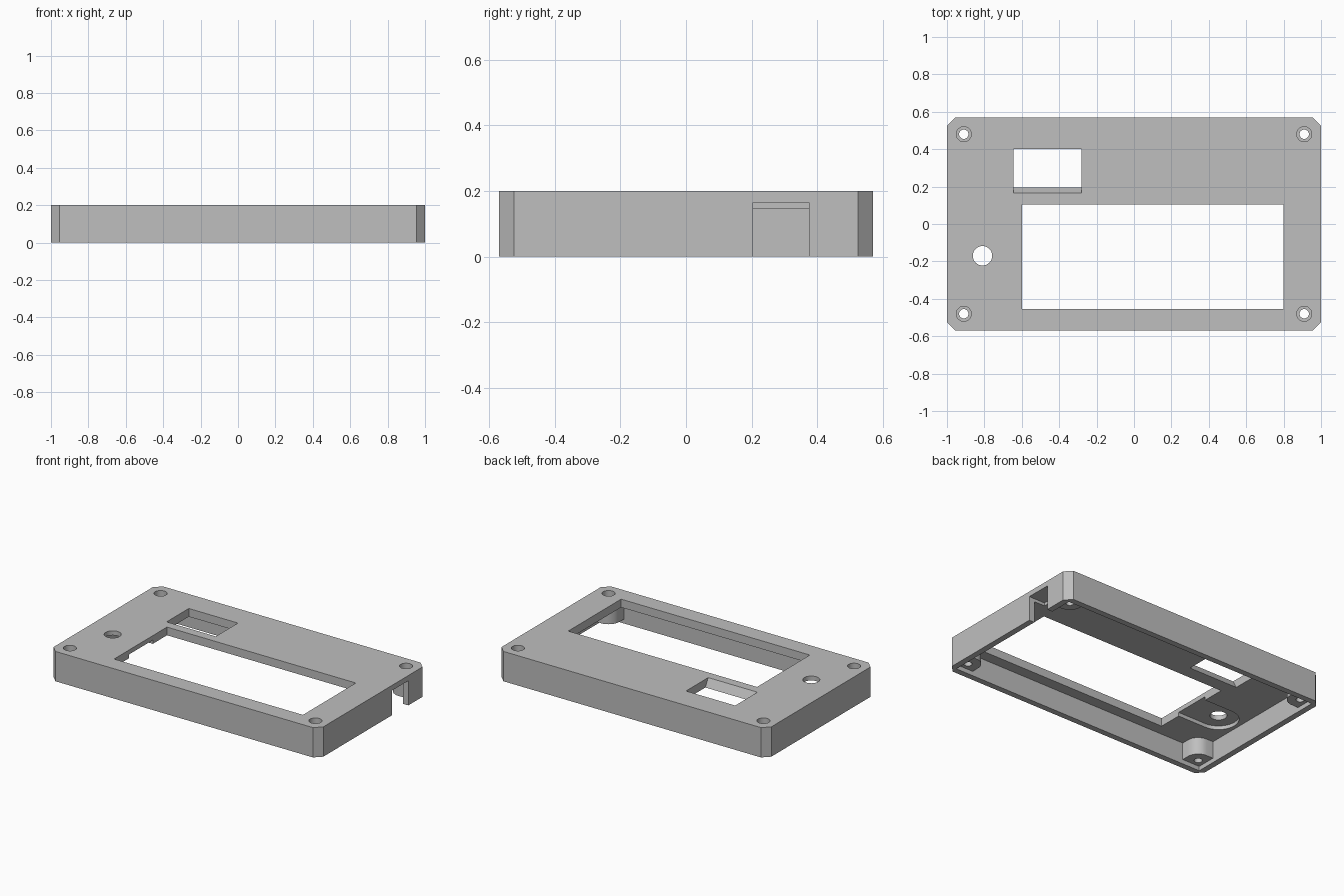
import bpy
import bmesh
from math import cos, sin, pi, radians

cube = bpy.data.objects.get("Cube")
if cube:
    bpy.data.objects.remove(cube, do_unlink=True)

# Main sizes
HX, HY, H = 1.0, 0.57, 0.2
CHAMFER, WALL, PLATE_Z = 0.045, 0.04, 0.145
SCREW_X, SCREW_Y = 0.91, 0.48

grey = bpy.data.materials.new("light_grey_plastic")
grey.use_nodes = True
grey.diffuse_color = (0.52, 0.52, 0.52, 1)
grey.node_tree.nodes["Principled BSDF"].inputs["Base Color"].default_value = (0.52, 0.52, 0.52, 1)


def prism(name, outline, z0, z1, top=None):
    """Solid between an outline at z0 and the same (or another) outline at z1."""
    bm = bmesh.new()
    low = [bm.verts.new((x, y, z0)) for x, y in outline]
    high = [bm.verts.new((x, y, z1)) for x, y in (top or outline)]
    n = len(low)
    bm.faces.new(low)
    bm.faces.new(high)
    for i in range(n):
        j = (i + 1) % n
        bm.faces.new((low[i], low[j], high[j], high[i]))
    bmesh.ops.recalc_face_normals(bm, faces=bm.faces)
    mesh = bpy.data.meshes.new(name)
    bm.to_mesh(mesh)
    bm.free()
    mesh.materials.append(grey)
    obj = bpy.data.objects.new(name, mesh)
    bpy.context.scene.collection.objects.link(obj)
    return obj


def rect(x0, x1, y0, y1):
    return [(x0, y0), (x1, y0), (x1, y1), (x0, y1)]


def arc(cx, cy, r, a0, a1, steps):
    return [(cx + r * cos(radians(a0 + (a1 - a0) * i / steps)),
             cy + r * sin(radians(a0 + (a1 - a0) * i / steps))) for i in range(steps + 1)]


def disc(cx, cy, r, n=32):
    return arc(cx, cy, r, 0, 360, n)[:-1]


def combine(target, tool, operation):
    mod = target.modifiers.new("combine", "BOOLEAN")
    mod.operation = operation
    mod.solver = "EXACT"
    mod.object = tool
    bpy.context.view_layer.objects.active = target
    bpy.ops.object.modifier_apply(modifier=mod.name)
    bpy.data.objects.remove(tool, do_unlink=True)


def cut(target, outline, z0, z1, top=None):
    combine(target, prism("cutter", outline, z0, z1, top), "DIFFERENCE")


# Chamfered shell, hollow from below
c = CHAMFER
quarter = [(HX, HY - c), (HX - c, HY)]
outline = (quarter + [(-x, y) for x, y in reversed(quarter)]
           + [(-x, -y) for x, y in quarter] + [(x, -y) for x, y in reversed(quarter)])
case = prism("display_bezel_case", outline, 0, H)
cut(case, rect(-HX + WALL, HX - WALL, -HY + WALL, HY - WALL), -0.1, PLATE_Z)

# Corner screw bosses with a rounded inner corner
corners = [(sx, sy) for sx in (-1, 1) for sy in (-1, 1)]
for sx, sy in corners:
    shape = ([(0.97, 0.54), (0.97, SCREW_Y - 0.08)]
             + arc(SCREW_X, SCREW_Y, 0.08, 270, 180, 8) + [(SCREW_X - 0.08, 0.54)])
    boss = prism("boss", [(sx * x, sy * y) for x, y in shape], 0.03, 0.17)
    combine(case, boss, "UNION")

# Screw holes with counterbores
for sx, sy in corners:
    cut(case, disc(sx * SCREW_X, sy * SCREW_Y, 0.025), -0.1, 0.3)
    cut(case, disc(sx * SCREW_X, sy * SCREW_Y, 0.04), 0.14, 0.3)

# Display window
cut(case, rect(-0.6, 0.8, -0.455, 0.105), -0.1, 0.3)

# Small opening with a sloped front edge
slope = (0.195 - 0.165) / (H - PLATE_Z)
z0, z1 = 0.12, 0.22
cut(case, rect(-0.645, -0.28, 0.195 + slope * (PLATE_Z - z0), 0.4), z0, z1,
    rect(-0.645, -0.28, 0.165 - slope * (z1 - H), 0.4))

# Button hole and the round-ended pocket beneath it
bx, by, br = -0.81, -0.17, 0.125
cut(case, [(-0.55, by - br), (-0.55, by + br)] + arc(bx, by, br, 90, 270, 24), 0.1, 0.17)
cut(case, disc(bx, by, 0.052), 0.1, 0.3)

# Cable notch in the side wall
cut(case, rect(0.88, 1.1, 0.205, 0.375), -0.1, 0.165)

# Smooth only the round holes and bosses
bpy.ops.object.select_all(action="DESELECT")
case.select_set(True)
bpy.context.view_layer.objects.active = case
bpy.ops.object.shade_smooth_by_angle(angle=pi / 7)
